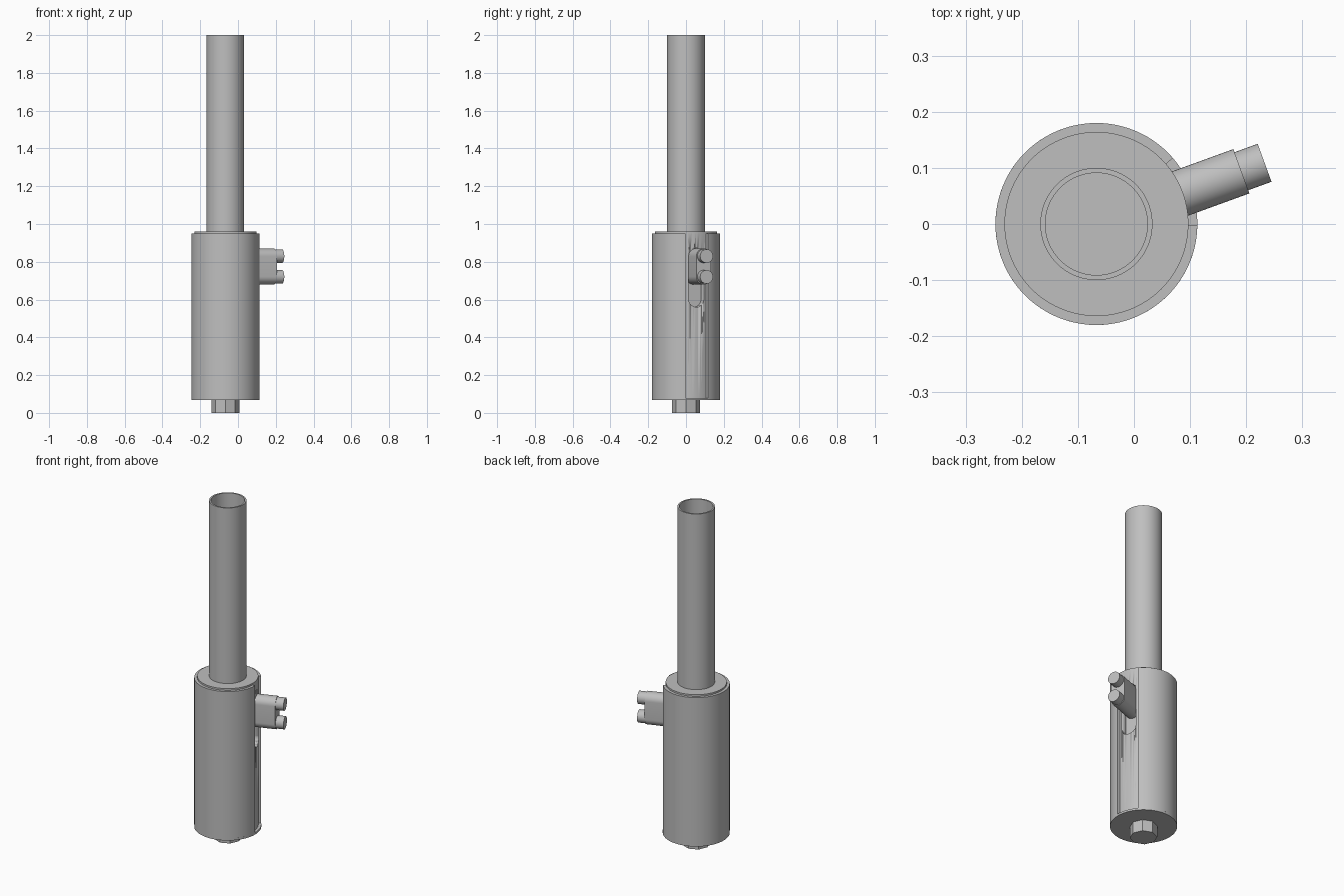
import bpy, bmesh
from math import sin, cos, pi, radians
from mathutils import Matrix, Vector

cube = bpy.data.objects.get("Cube")
if cube:
    bpy.data.objects.remove(cube, do_unlink=True)

AXIS = Vector((-0.067, 0, 0))
HANDLE = radians(20)      # direction the handle points
GAP = radians(20.8)       # half angle of the sleeve opening

metal = bpy.data.materials.new("grey_metal")
metal.use_nodes = True
metal.diffuse_color = (0.52, 0.52, 0.52, 1)
metal.node_tree.nodes["Principled BSDF"].inputs["Base Color"].default_value = (0.52, 0.52, 0.52, 1)


def arc(r, a0, a1, n, cx=0, cy=0):
    return [(cx + r * cos(a0 + (a1 - a0) * i / n), cy + r * sin(a0 + (a1 - a0) * i / n))
            for i in range(n + 1)]


def circle(r, n=96, cx=0, cy=0):
    return arc(r, 0, 2 * pi, n, cx, cy)[:-1]


def stadium(r, low, high):
    # upright rounded slot, drawn as (up, across)
    return arc(r, -pi / 2, pi / 2, 20, high - r) + arc(r, pi / 2, 3 * pi / 2, 20, low + r)


def prism(name, outline, start, end, radial=False, smooth=True):
    """Extrude an outline upward, or outward along the handle."""
    bm = bmesh.new()
    face = bm.faces.new([bm.verts.new((x, y, start)) for x, y in outline])
    out = bmesh.ops.extrude_face_region(bm, geom=[face])["geom"]
    bmesh.ops.translate(bm, vec=(0, 0, end - start),
                        verts=[g for g in out if isinstance(g, bmesh.types.BMVert)])
    if radial:
        # (up, across, out) -> world axes, then turned to the handle
        turn = Matrix(((0, 0, 1), (0, 1, 0), (1, 0, 0))).to_4x4()
        bm.transform(Matrix.Rotation(HANDLE, 4, "Z") @ turn)
    bm.transform(Matrix.Translation(AXIS))
    return finish(name, bm, smooth)


def finish(name, bm, smooth=True):
    bmesh.ops.recalc_face_normals(bm, faces=bm.faces)
    mesh = bpy.data.meshes.new(name)
    bm.to_mesh(mesh)
    bm.free()
    mesh.materials.append(metal)
    obj = bpy.data.objects.new(name, mesh)
    bpy.context.collection.objects.link(obj)
    if smooth:
        bpy.ops.object.select_all(action="DESELECT")
        obj.select_set(True)
        bpy.context.view_layer.objects.active = obj
        bpy.ops.object.shade_smooth_by_angle(angle=radians(30))
    return obj


def revolve(name, profile, n=96):
    bm = bmesh.new()
    rings = [[bm.verts.new((x, y, z)) for x, y in circle(r, n)] for r, z in profile]
    for a, b in zip(rings, rings[1:]):
        for i in range(n):
            j = (i + 1) % n
            bm.faces.new((a[i], a[j], b[j], b[i]))
    bm.faces.new(rings[0])
    bm.faces.new(rings[-1])
    bm.transform(Matrix.Translation(AXIS))
    return finish(name, bm)


# Octagonal foot and base flange
prism("foot_nut", circle(0.074, 8), 0, 0.075, smooth=False)
prism("base_flange", circle(0.18), 0.068, 0.08)

# Inner barrel with a rounded slot for the handle
barrel = prism("inner_barrel", circle(0.164), 0.075, 0.96)
cutter = prism("slot_cutter", stadium(0.043, 0.56, 0.872), 0.115, 0.25, radial=True)
cutter.hide_render = True
cutter.hide_set(True)
cut = barrel.modifiers.new("slot", "BOOLEAN")
cut.operation = "DIFFERENCE"
cut.solver = "EXACT"
cut.object = cutter

# Outer sleeve, open on the handle side
a0, a1 = HANDLE + GAP, HANDLE + 2 * pi - GAP
sleeve = arc(0.18, a0, a1, 84) + arc(0.1635, a1, a0, 84)
prism("outer_sleeve", sleeve, 0.08, 0.95)

# Hollow upper tube
revolve("upper_tube", [(0.1, 0.955), (0.1, 2.0), (0.091, 2.0), (0.091, 0.965)])

# Handle block and its two round pins
prism("handle_block", stadium(0.042, 0.68, 0.87), 0.112, 0.275, radial=True)
for label, z in (("upper", 0.83), ("lower", 0.72)):
    prism(label + "_pin", circle(0.036, 40, z), 0.27, 0.319, radial=True)
